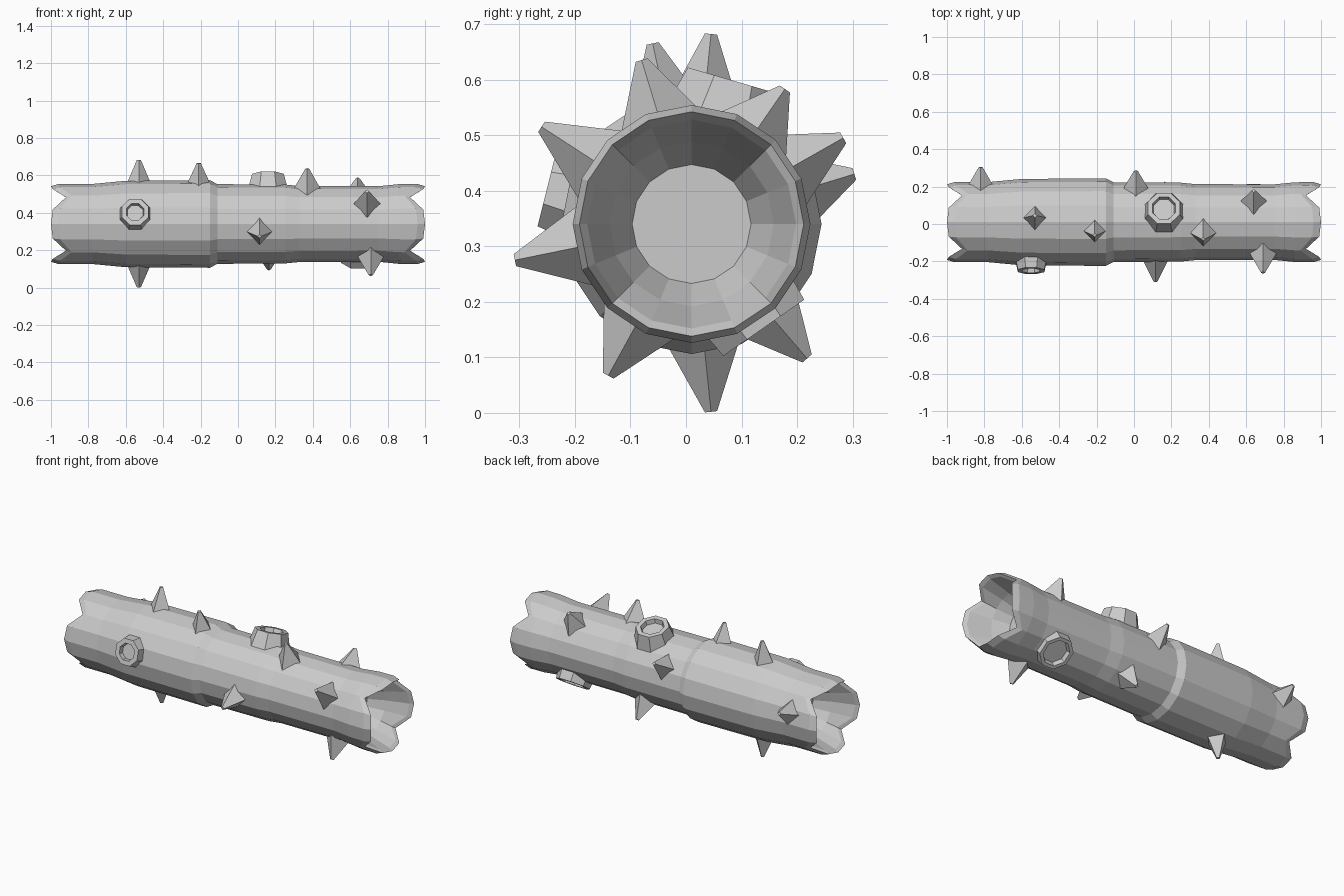
import bpy, bmesh, math
from mathutils import Vector, Matrix

cube = bpy.data.objects.get("Cube")
if cube:
    bpy.data.objects.remove(cube, do_unlink=True)

SIDES = 16
AXIS = Vector((0, 0.01, 0.34))

grey = bpy.data.materials.new("plain grey")
grey.use_nodes = True
COLOUR = (0.6, 0.6, 0.6, 1)
grey.diffuse_color = COLOUR
grey.node_tree.nodes["Principled BSDF"].inputs["Base Color"].default_value = COLOUR


def finish(bm, name):
    bmesh.ops.recalc_face_normals(bm, faces=bm.faces)
    mesh = bpy.data.meshes.new(name)
    bm.to_mesh(mesh)
    bm.free()
    mesh.materials.append(grey)
    obj = bpy.data.objects.new(name, mesh)
    bpy.context.collection.objects.link(obj)
    return obj


def loft(bm, rings):
    """Join rings of points with quads and cap both ends."""
    loops = [[bm.verts.new(p) for p in ring] for ring in rings]
    for a, b in zip(loops, loops[1:]):
        for i in range(len(a)):
            j = (i + 1) % len(a)
            bm.faces.new((a[i], a[j], b[j], b[i]))
    bm.faces.new(loops[0])
    bm.faces.new(loops[-1])


def log_ring(x, radius, notch=0.0):
    """Ring around the log; notch pulls the four diagonals inwards."""
    pts = []
    for i in range(SIDES):
        a = math.tau * i / SIDES
        cut = {0: 0, 1: 0.12, 2: 1, 3: 0.12}[i % 4] * notch
        px = x - math.copysign(cut, x)
        pts.append(AXIS + Vector((px, radius * math.cos(a), radius * math.sin(a))))
    return pts


# Hollow log: left funnel, outer bark, right funnel
floor = [(0.76, 0.107, 0), (0.85, 0.148, 0), (0.98, 0.188, 0.08), (1.0, 0.202, 0.08), (0.96, 0.214, 0.07)]
bark = [(-0.78, 0.214), (-0.6, 0.231), (-0.15, 0.234), (-0.11, 0.213),
        (0.25, 0.211), (0.33, 0.203), (0.75, 0.202), (0.86, 0.213)]
bm = bmesh.new()
rings = [log_ring(-x, r, n) for x, r, n in floor]
rings += [log_ring(x, r) for x, r in bark]
rings += [log_ring(x, r, n) for x, r, n in reversed(floor)]
loft(bm, rings)
finish(bm, "hollow_log")


def outward(x, y, z):
    """Frame on the log axis at x whose third axis points at (y, z); and the distance."""
    d = Vector((0, y, z)) - AXIS
    n = d.normalized()
    u = Vector((1, 0, 0))
    v = n.cross(u)
    rot = Matrix((u, v, n)).transposed().to_4x4()
    return Matrix.Translation(AXIS + Vector((x, 0, 0))) @ rot, d.length


def disc(frame, radius, height, sides, turn=0.0):
    return [frame @ Vector((radius * math.cos(math.tau * i / sides + turn),
                            radius * math.sin(math.tau * i / sides + turn), height))
            for i in range(sides)]


# Blunt four-sided thorns, given by their tips
thorns = [(-0.53, 0.045, 0.682), (-0.21, -0.06, 0.665), (0.37, -0.08, 0.635),
          (0.64, 0.178, 0.583), (0.69, -0.26, 0.515), (0.115, -0.308, 0.275),
          (0.71, -0.14, 0.067), (-0.53, 0.045, 0.002), (0.165, 0.218, 0.098),
          (-0.82, 0.303, 0.43), (0.01, 0.283, 0.495)]
for k, tip in enumerate(thorns):
    frame, length = outward(*tip)
    bm = bmesh.new()
    loft(bm, [disc(frame, 0.078, 0.185, 4), disc(frame, 0.011, length, 4)])
    finish(bm, f"thorn_{k + 1}")

# Octagonal branch stubs with a sunken middle: centre, base radius, rim radius, hole radius
stubs = [("front_stub", (-0.55, -0.25, 0.405), 0.098, 0.077, 0.05),
         ("top_stub", (0.16, 0.085, 0.598), 0.118, 0.092, 0.066),
         ("lower_stub", (0.64, 0.14, 0.153), 0.102, 0.096, 0.076)]
for name, centre, base, rim, hole in stubs:
    frame, length = outward(*centre)
    bm = bmesh.new()
    turn = math.pi / 8
    loft(bm, [disc(frame, base, 0.17, 8, turn), disc(frame, rim, length, 8, turn),
              disc(frame, hole, length, 8, turn), disc(frame, hole * 0.9, length - 0.025, 8, turn)])
    finish(bm, name)
